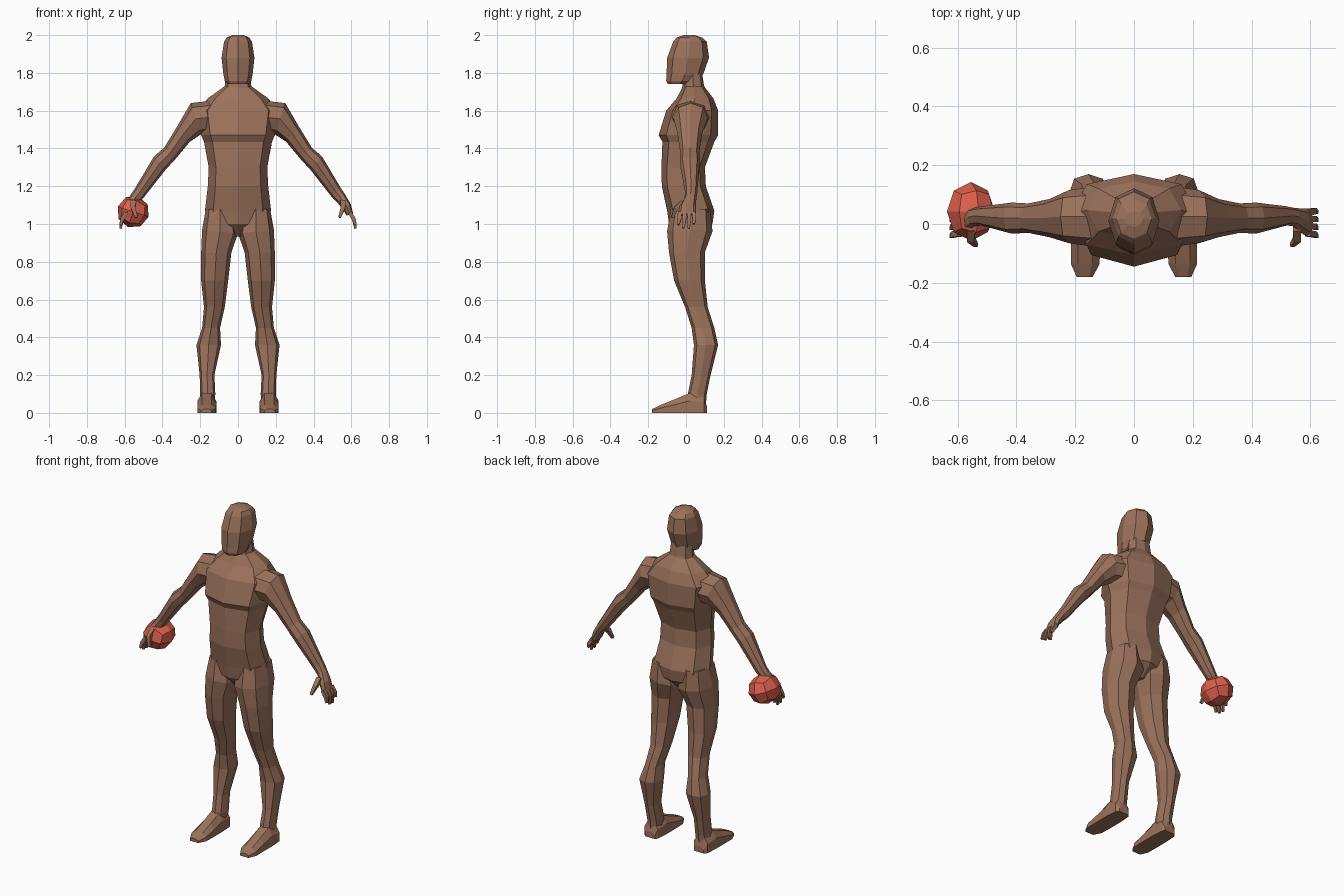
import bpy, bmesh, math
from mathutils import Vector

if "Cube" in bpy.data.objects:
    bpy.data.objects.remove(bpy.data.objects["Cube"])


def material(name, rgb):
    m = bpy.data.materials.new(name)
    m.diffuse_color = (*rgb, 1)
    m.use_nodes = True
    m.node_tree.nodes["Principled BSDF"].inputs["Base Color"].default_value = m.diffuse_color
    return m


SKIN = material("brown skin", (0.33, 0.168, 0.107))
RED = material("ball red", (0.72, 0.115, 0.075))


def finish(name, bm, mat, mirror=False):
    bmesh.ops.recalc_face_normals(bm, faces=bm.faces)
    me = bpy.data.meshes.new(name)
    bm.to_mesh(me)
    bm.free()
    me.materials.append(mat)
    ob = bpy.data.objects.new(name, me)
    bpy.context.collection.objects.link(ob)
    if mirror:
        ob.modifiers.new("mirror", 'MIRROR')
    return ob


def skin_rings(name, rings, mirror=False):
    bm = bmesh.new()
    loops = [[bm.verts.new(p) for p in r] for r in rings]
    n = len(loops[0])
    for a, b in zip(loops, loops[1:]):
        for i in range(n):
            j = (i + 1) % n
            bm.faces.new((a[i], a[j], b[j], b[i]))
    bm.faces.new(loops[0])
    bm.faces.new(loops[-1])
    return finish(name, bm, SKIN, mirror)


def loft(name, sections, diag=0.75, mirror=False):
    """Eight-sided sections: outer x, z, inner x, z, front y, back y."""
    k = diag
    shape = [(1, 0), (k, k), (0, 1), (-k, k), (-1, 0), (-k, -k), (0, -1), (k, -k)]
    rings = []
    for xo, zo, xi, zi, yf, yb in sections:
        c = Vector(((xo + xi) / 2, (yf + yb) / 2, (zo + zi) / 2))
        u = Vector(((xo - xi) / 2, 0, (zo - zi) / 2))
        v = Vector((0, (yb - yf) / 2, 0))
        rings.append([c + u * s + v * t for s, t in shape])
    return skin_rings(name, rings, mirror)


def stack(name, rows, diag=0.75):
    """Centred level sections: z, half width, front y, back y."""
    return loft(name, [(w, z, -w, z, f, b) for z, w, f, b in rows], diag)


def digit(name, points, radii):
    """Four-sided bent finger along a path."""
    rings = []
    for i, p in enumerate(points):
        d = Vector(points[min(i + 1, len(points) - 1)]) - Vector(points[max(i - 1, 0)])
        d.normalize()
        u = d.cross(Vector((0, 1, 0))).normalized()
        v = d.cross(u)
        rings.append([Vector(p) + (u * s + v * t) * radii[i]
                      for s, t in ((1, 1), (-1, 1), (-1, -1), (1, -1))])
    return skin_rings(name, rings, True)


# head, neck and torso
stack("head", [(1.74, .055, -.095, .02), (1.757, .07, -.105, .065), (1.79, .077, -.103, .09),
               (1.88, .087, -.10, .122), (1.965, .074, -.068, .11), (1.987, .06, -.05, .085),
               (2.0, .03, -.01, .045)], 0.72)
stack("neck", [(1.62, .10, -.05, .13), (1.67, .085, -.03, .12), (1.735, .07, -.018, .095),
               (1.80, .064, -.01, .085)])
stack("torso", [(.935, .04, -.03, .07), (1.0, .15, -.09, .14), (1.07, .175, -.10, .15),
                (1.20, .16, -.128, .105), (1.30, .155, -.13, .10), (1.435, .18, -.125, .15),
                (1.47, .195, -.145, .17), (1.60, .215, -.105, .17), (1.665, .16, -.05, .145),
                (1.73, .07, -.015, .095)])

# legs
loft("leg", [(.17, 1.08, .02, 1.08, -.08, .13), (.19, .97, .0, .95, -.10, .14),
             (.195, .85, .035, .85, -.09, .10), (.195, .70, .052, .70, -.063, .10),
             (.18, .56, .07, .56, -.005, .115), (.19, .45, .095, .45, .03, .15),
             (.22, .36, .09, .36, .042, .17), (.203, .20, .125, .20, .03, .13),
             (.20, .10, .12, .10, .01, .11), (.20, .04, .125, .04, .0, .105)], mirror=True)

# feet: y, inner x, outer x, top height
foot = []
for y, xi, xo, h in [(.11, .13, .195, .035), (.095, .12, .21, .09), (.02, .115, .215, .105),
                     (-.06, .115, .215, .072), (-.135, .117, .215, .042), (-.18, .14, .195, .02)]:
    e = (xo - xi) * 0.25
    foot.append([(xi, y, 0), (xo, y, 0), (xo, y, h * .6), (xo - e, y, h),
                 (xi + e, y, h), (xi, y, h * .6)])
skin_rings("foot", foot, True)

# arms running into the palms
loft("arm", [(.12, 1.655, .12, 1.48, -.08, .13), (.25, 1.64, .195, 1.475, -.065, .115),
             (.32, 1.52, .255, 1.435, -.045, .085), (.39, 1.405, .33, 1.345, -.03, .07),
             (.445, 1.357, .385, 1.285, -.033, .073), (.545, 1.19, .495, 1.145, -.005, .06),
             (.565, 1.16, .525, 1.115, -.008, .055), (.597, 1.105, .553, 1.08, -.035, .052),
             (.61, 1.055, .575, 1.045, -.042, .053)], 0.72, True)

# fingers and thumb
for i, (y, tip) in enumerate([(-.032, .995), (-.008, .978), (.016, .976), (.04, 1.0)]):
    digit(f"finger_{i + 1}", [(.592, y, 1.06), (.613, y * 1.1, 1.025), (.622, y * 1.15 - .005, tip)],
          [.011, .010, .006])
digit("thumb", [(.555, -.015, 1.115), (.555, -.052, 1.085), (.538, -.072, 1.035)],
      [.014, .012, .007])

# faceted ball held in the right hand
bm = bmesh.new()
bmesh.ops.create_cube(bm, size=2)
bmesh.ops.subdivide_edges(bm, edges=bm.edges[:], cuts=1, use_grid_fill=True)
for v in bm.verts:
    v.co.normalize()
    v.co = Vector((v.co.x * .086, v.co.y * .1, v.co.z * .086))
ball = finish("ball", bm, RED)
ball.location = (-.555, .043, 1.065)
ball.rotation_euler = (0, math.radians(18), 0)
